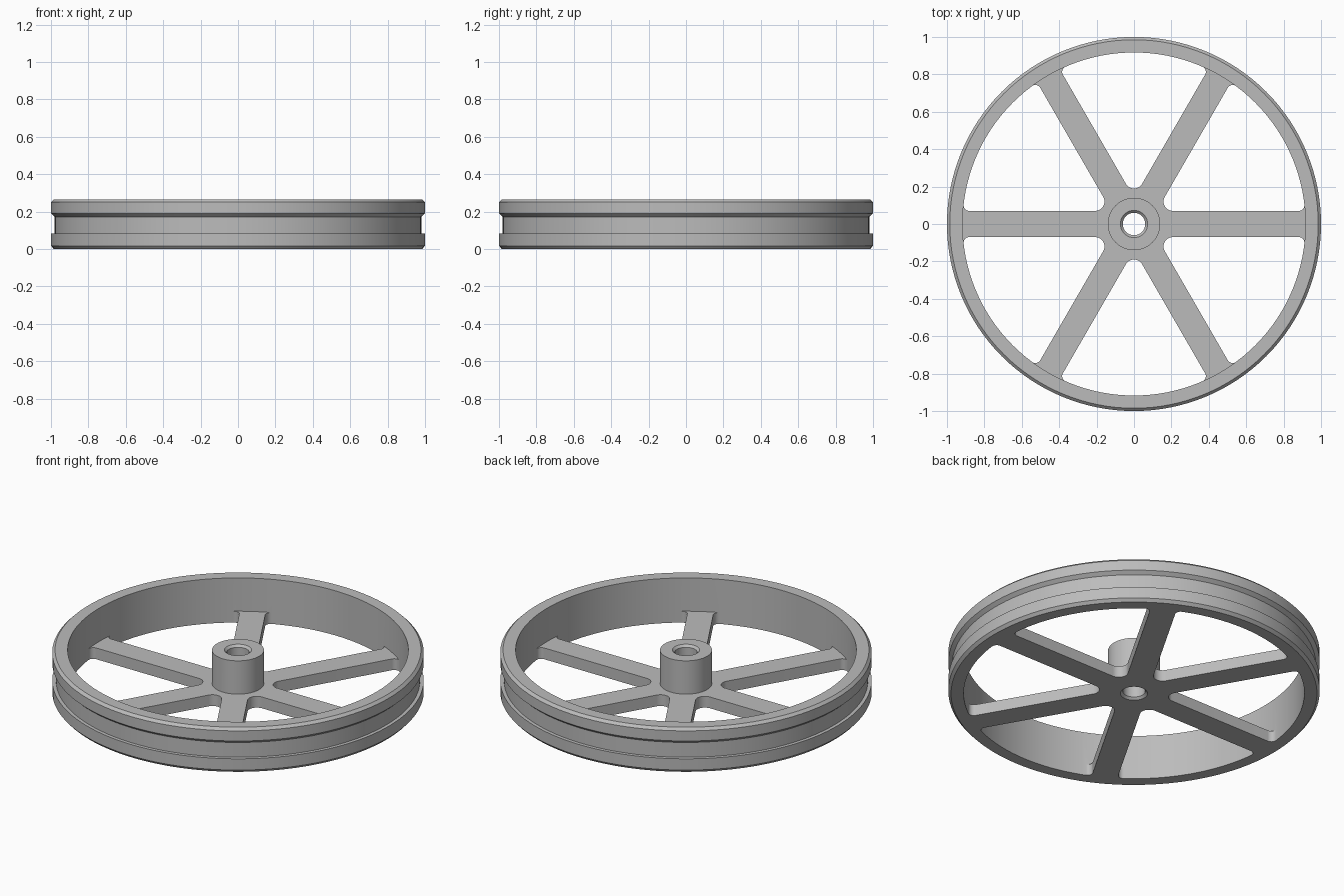
import bpy, bmesh
from math import sin, cos, pi, radians, sqrt, atan2, hypot

SEG = 128
HEIGHT = 0.265
RIM_IN = 0.917      # inner radius of the rim
WEB = 0.067         # spoke thickness
HALF = 0.07         # half the spoke width
HUB_FILLET, RIM_FILLET = 0.05, 0.03

if "Cube" in bpy.data.objects:
    bpy.data.objects.remove(bpy.data.objects["Cube"], do_unlink=True)

grey = bpy.data.materials.new("grey_metal")
grey.use_nodes = True
colour = (0.5, 0.5, 0.5, 1)
grey.diffuse_color = colour
grey.node_tree.nodes["Principled BSDF"].inputs["Base Color"].default_value = colour


def finish(name, bm):
    bmesh.ops.recalc_face_normals(bm, faces=bm.faces)
    mesh = bpy.data.meshes.new(name)
    bm.to_mesh(mesh)
    bm.free()
    mesh.materials.append(grey)
    ob = bpy.data.objects.new(name, mesh)
    bpy.context.collection.objects.link(ob)
    return ob


def lathe(name, profile, closed, seg=SEG):
    """Spin (radius, z) points around z; open profiles get end caps."""
    bm = bmesh.new()
    rings = [[bm.verts.new((r * cos(2 * pi * i / seg), r * sin(2 * pi * i / seg), z))
              for i in range(seg)] for r, z in profile]
    pairs = list(zip(rings, rings[1:]))
    if closed:
        pairs.append((rings[-1], rings[0]))
    else:
        bm.faces.new(rings[0])
        bm.faces.new(rings[-1])
    for a, b in pairs:
        for i in range(seg):
            j = (i + 1) % seg
            bm.faces.new((a[i], a[j], b[j], b[i]))
    return finish(name, bm)


def arc(cx, cy, r, start, end, steps):
    angles = [start + (end - start) * i / steps for i in range(steps + 1)]
    return [(cx + r * cos(t), cy + r * sin(t)) for t in angles]


def combine(target, tool, operation):
    mod = target.modifiers.new(operation.lower(), "BOOLEAN")
    mod.operation = operation
    mod.solver = "EXACT"
    mod.object = tool
    bpy.context.view_layer.objects.active = target
    bpy.ops.object.modifier_apply(modifier=mod.name)
    bpy.data.objects.remove(tool, do_unlink=True)


# Rim with chamfered lips and an outer groove
wheel = lathe("spoked_wheel", [
    (RIM_IN, 0), (0.985, 0), (1, 0.017), (1, 0.084), (0.98, 0.084),
    (0.98, 0.172), (1, 0.19), (1, 0.25), (0.985, HEIGHT), (RIM_IN, HEIGHT)], True)

# Hub
hub = lathe("hub", [(0.14, 0), (0.14, HEIGHT)], False, 64)

# Six spokes as one filleted outline, each half sector mirrored
cy = HALF + RIM_FILLET
cx = sqrt((RIM_IN - RIM_FILLET) ** 2 - cy ** 2)
rim_angle = atan2(cy, cx)
dist = 2 * (HALF + HUB_FILLET)
half = [(0.95 * cos(rim_angle), 0.95 * sin(rim_angle))]
half += arc(cx, cy, RIM_FILLET, rim_angle, -pi / 2, 10)
half += arc(dist * cos(pi / 6), dist * sin(pi / 6), HUB_FILLET, -pi / 2, -pi * 5 / 6, 8)
polar = [(hypot(x, y), atan2(y, x)) for x, y in half]
polar += [(r, pi / 3 - a) for r, a in reversed(polar[:-1])]
bm = bmesh.new()
outline = [bm.verts.new((r * cos(a + k * pi / 3), r * sin(a + k * pi / 3), 0))
           for k in range(6) for r, a in polar]
face = bm.faces.new(outline)
top = bmesh.ops.extrude_face_region(bm, geom=[face], use_keep_orig=True)["geom"]
bmesh.ops.translate(bm, vec=(0, 0, WEB),
                    verts=[v for v in top if isinstance(v, bmesh.types.BMVert)])
spokes = finish("spokes", bm)

# Bore with a chamfer at each end
bore = lathe("bore_cutter", [
    (0.093, -0.02), (0.06, 0.013), (0.06, HEIGHT - 0.013), (0.093, HEIGHT + 0.02)], False, 64)

combine(hub, spokes, "UNION")
combine(hub, bore, "DIFFERENCE")
combine(wheel, hub, "UNION")

# Smooth curved walls, crisp edges
bpy.ops.object.select_all(action="DESELECT")
wheel.select_set(True)
bpy.context.view_layer.objects.active = wheel
bpy.ops.object.shade_smooth_by_angle(angle=radians(30))
